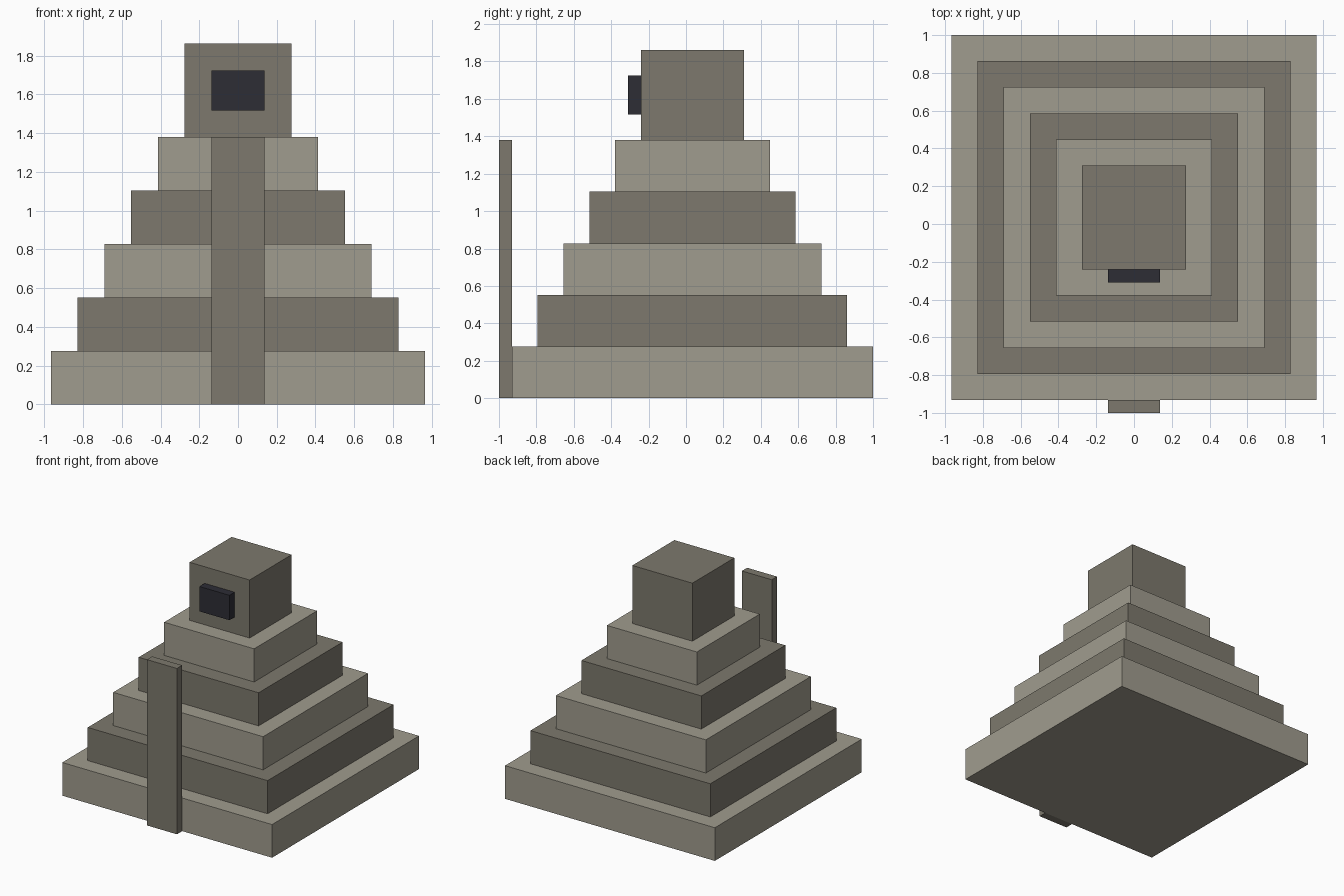
import bpy

if "Cube" in bpy.data.objects:
    bpy.data.objects.remove(bpy.data.objects["Cube"])

U = 2 / 29          # grid unit of the model
CY = U / 2          # the tiers sit slightly back, the stair strip sticks out in front


def material(name, rgb):
    m = bpy.data.materials.new(name)
    m.diffuse_color = (*rgb, 1)
    m.use_nodes = True
    m.node_tree.nodes["Principled BSDF"].inputs["Base Color"].default_value = m.diffuse_color
    return m


light = material("light stone", (0.352, 0.332, 0.271))
dark = material("dark stone", (0.205, 0.191, 0.153))
black = material("dark opening", (0.026, 0.026, 0.036))


def box(name, size, x, y, z0, mat):
    """Box with its base at height z0."""
    bpy.ops.mesh.primitive_cube_add(size=1, location=(x, y, z0 + size[2] / 2))
    ob = bpy.context.object
    ob.name = name
    ob.scale = size
    bpy.ops.object.transform_apply(location=False, rotation=False, scale=True)
    ob.data.materials.append(mat)
    return ob


# Stepped tiers, alternating light and dark stone
for i in range(5):
    w = (28 - 4 * i) * U
    box(f"tier_{i + 1}", (w, w, 4 * U), 0, CY, 4 * U * i, dark if i % 2 else light)

# Temple block on top, with its door plate on the front
box("temple", (8 * U, 8 * U, 7 * U), 0, CY, 20 * U, dark)
box("temple_door", (4 * U, U, 3 * U), 0, CY - 4.5 * U, 22 * U, black)

# Upright stair strip in front of the lowest tier
box("stair_strip", (4 * U, U, 20 * U), 0, CY - 14.5 * U, 0, dark)
